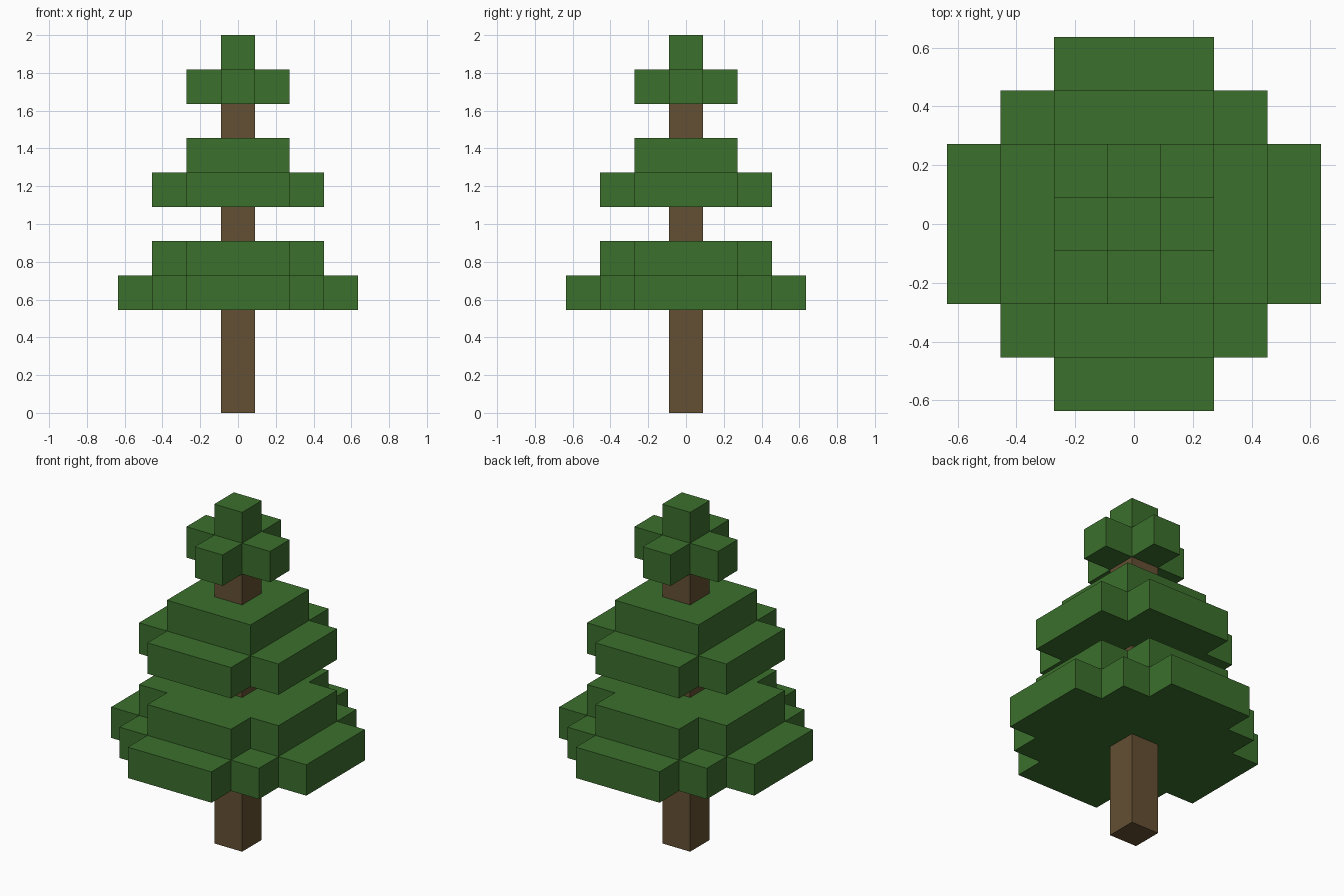
import bpy
import bmesh

if "Cube" in bpy.data.objects:
    bpy.data.objects.remove(bpy.data.objects["Cube"], do_unlink=True)

U = 2 / 11  # one block


def make_material(name, color):
    mat = bpy.data.materials.new(name)
    mat.use_nodes = True
    mat.diffuse_color = color
    mat.node_tree.nodes["Principled BSDF"].inputs["Base Color"].default_value = color
    return mat


leaf_green = make_material("leaf_green", (0.045, 0.162, 0.026, 1))
bark_brown = make_material("bark_brown", (0.130, 0.080, 0.033, 1))


def stepped_outline(extents):
    """Four-way symmetric staircase outline, from widest to narrowest extent."""
    rises = extents[::-1]
    corner = []
    for i, x in enumerate(extents):
        if i:
            corner.append((x, rises[i - 1]))
        corner.append((x, rises[i]))
    outline = []
    for _ in range(4):
        outline += corner
        corner = [(-y, x) for x, y in corner]
    return outline


def make_layer(name, extents, bottom, top, mat):
    bm = bmesh.new()
    verts = [bm.verts.new((x * U, y * U, bottom * U)) for x, y in stepped_outline(extents)]
    base = bm.faces.new(verts)
    result = bmesh.ops.extrude_face_region(bm, geom=[base], use_keep_orig=True)
    raised = [g for g in result["geom"] if isinstance(g, bmesh.types.BMVert)]
    bmesh.ops.translate(bm, verts=raised, vec=(0, 0, (top - bottom) * U))
    bmesh.ops.recalc_face_normals(bm, faces=bm.faces)
    mesh = bpy.data.meshes.new(name)
    bm.to_mesh(mesh)
    bm.free()
    mesh.materials.append(mat)
    obj = bpy.data.objects.new(name, mesh)
    bpy.context.collection.objects.link(obj)
    return obj


# Trunk, ending inside the crown
make_layer("trunk", [0.5], 0, 9.5, bark_brown)

# Foliage layers: name, extents in blocks, bottom block
foliage = [
    ("lower_branches_wide", [3.5, 2.5, 1.5], 3),
    ("lower_branches_narrow", [2.5, 1.5], 4),
    ("middle_branches_wide", [2.5, 1.5], 6),
    ("middle_branches_narrow", [1.5], 7),
    ("crown_branches", [1.5, 0.5], 9),
    ("crown_tip", [0.5], 10),
]
for name, extents, bottom in foliage:
    make_layer(name, extents, bottom, bottom + 1, leaf_green)
